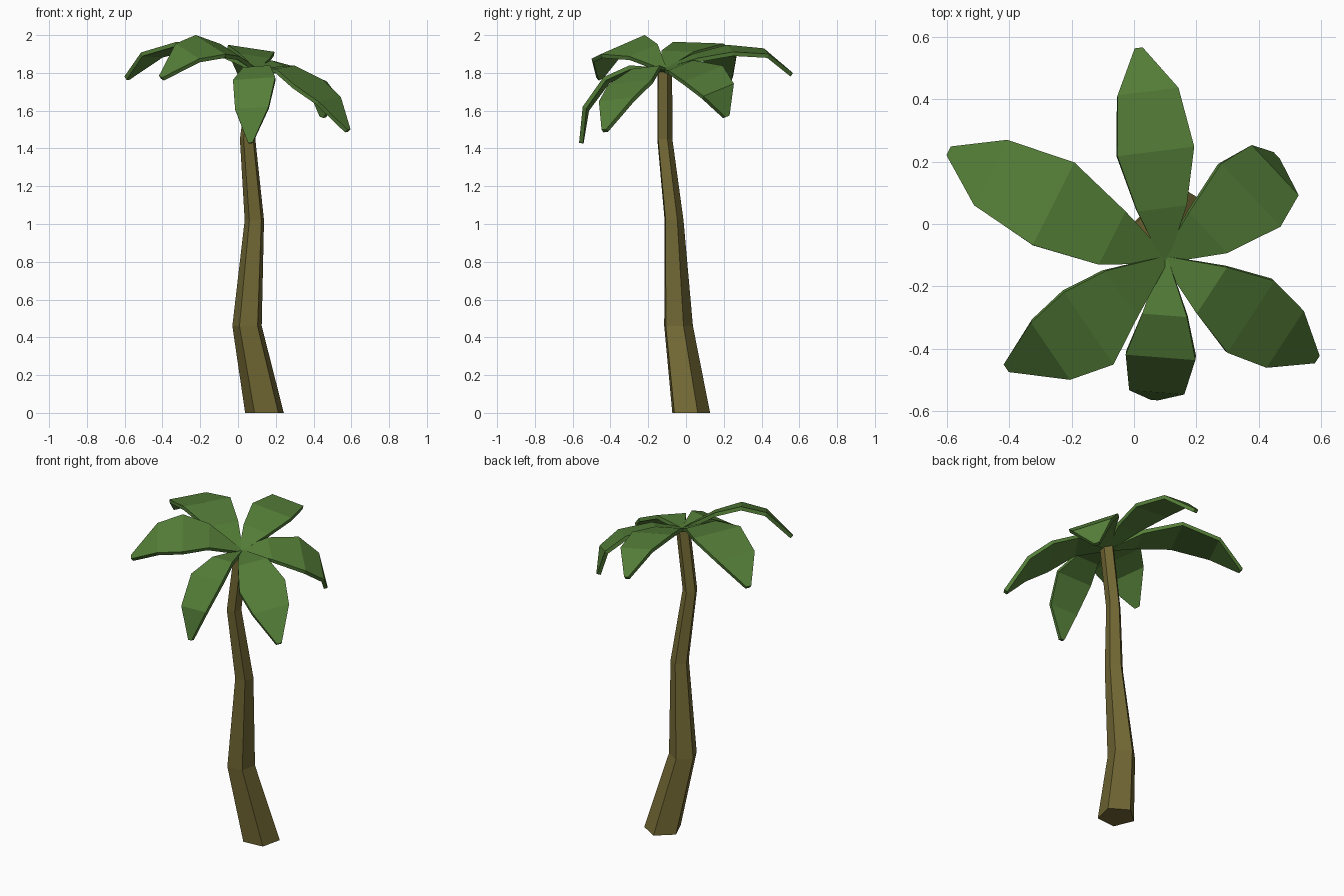
import bpy, bmesh, math
from mathutils import Vector

if "Cube" in bpy.data.objects:
    bpy.data.objects.remove(bpy.data.objects["Cube"])


def material(name, rgb):
    m = bpy.data.materials.new(name)
    m.diffuse_color = (*rgb, 1)
    m.use_nodes = True
    m.node_tree.nodes["Principled BSDF"].inputs["Base Color"].default_value = m.diffuse_color
    return m


def add_object(name, bm, mat):
    mesh = bpy.data.meshes.new(name)
    bm.to_mesh(mesh)
    bm.free()
    mesh.materials.append(mat)
    obj = bpy.data.objects.new(name, mesh)
    bpy.context.collection.objects.link(obj)
    return obj


bark = material("bark", (0.17, 0.14, 0.035))
leaf = material("leaf", (0.09, 0.21, 0.04))

# Trunk: bent five-sided tube, rings of (x, y, z, radius)
rings = [(0.143, 0.02, 0, 0.108), (0.05, -0.045, 0.46, 0.082),
         (0.088, -0.067, 1.02, 0.054), (0.052, -0.115, 1.45, 0.043),
         (0.1, -0.115, 1.82, 0.042)]
bm = bmesh.new()
loops = []
for x, y, z, r in rings:
    angles = [math.radians(95 + 72 * i) for i in range(5)]
    loops.append([bm.verts.new((x + r * math.cos(a), y + r * math.sin(a), z))
                  for a in angles])
for low, high in zip(loops, loops[1:]):
    for i in range(5):
        j = (i + 1) % 5
        bm.faces.new((low[i], low[j], high[j], high[i]))
bm.faces.new(loops[0][::-1])
bm.faces.new(loops[-1])
add_object("trunk", bm, bark)

# Fronds: a leaf outline swept along a drooping path, with a sideways tilt
crown = Vector((0.1, -0.115, 1.825))
half_widths = (0.012, 0.087, 0.135, 0.107, 0.014)


def frond(name, scale, tilt, path):
    points = [crown] + [Vector(p) for p in path]
    heading = points[-1] - crown
    side = Vector((heading.y, -heading.x, 0)).normalized()
    side.z = tilt
    bm = bmesh.new()
    pairs = []
    for p, w in zip(points, half_widths):
        pairs.append((bm.verts.new(p - side * w * scale),
                      bm.verts.new(p + side * w * scale)))
    for (l0, r0), (l1, r1) in zip(pairs, pairs[1:]):
        bm.faces.new((l0, r0, r1, l1))
    obj = add_object(name, bm, leaf)
    mod = obj.modifiers.new("thickness", 'SOLIDIFY')
    mod.thickness = 0.022
    mod.offset = -1


frond("back_frond", 0.92, -0.15, [(0.09, 0.05, 1.89), (0.07, 0.233, 1.93),
                                  (0.045, 0.425, 1.915), (0.015, 0.565, 1.8)])
frond("left_frond", 1.1, -0.03, [(-0.07, -0.045, 1.915), (-0.258, 0.065, 1.96),
                                 (-0.46, 0.165, 1.905), (-0.595, 0.235, 1.78)])
frond("front_left_frond", 1.04, 0.36, [(-0.04, -0.225, 1.92), (-0.145, -0.335, 1.95),
                                       (-0.268, -0.408, 1.915), (-0.41, -0.463, 1.78)])
frond("front_frond", 0.83, -0.07, [(0.098, -0.293, 1.835), (0.085, -0.428, 1.77),
                                   (0.073, -0.54, 1.615), (0.065, -0.565, 1.43)])
frond("front_right_frond", 1.02, -0.1, [(0.25, -0.213, 1.83), (0.375, -0.298, 1.75),
                                        (0.485, -0.37, 1.66), (0.588, -0.435, 1.5)])
frond("back_right_frond", 1.03, -0.3, [(0.238, -0.028, 1.84), (0.375, 0.093, 1.797),
                                       (0.453, 0.173, 1.71), (0.458, 0.22, 1.57)])
